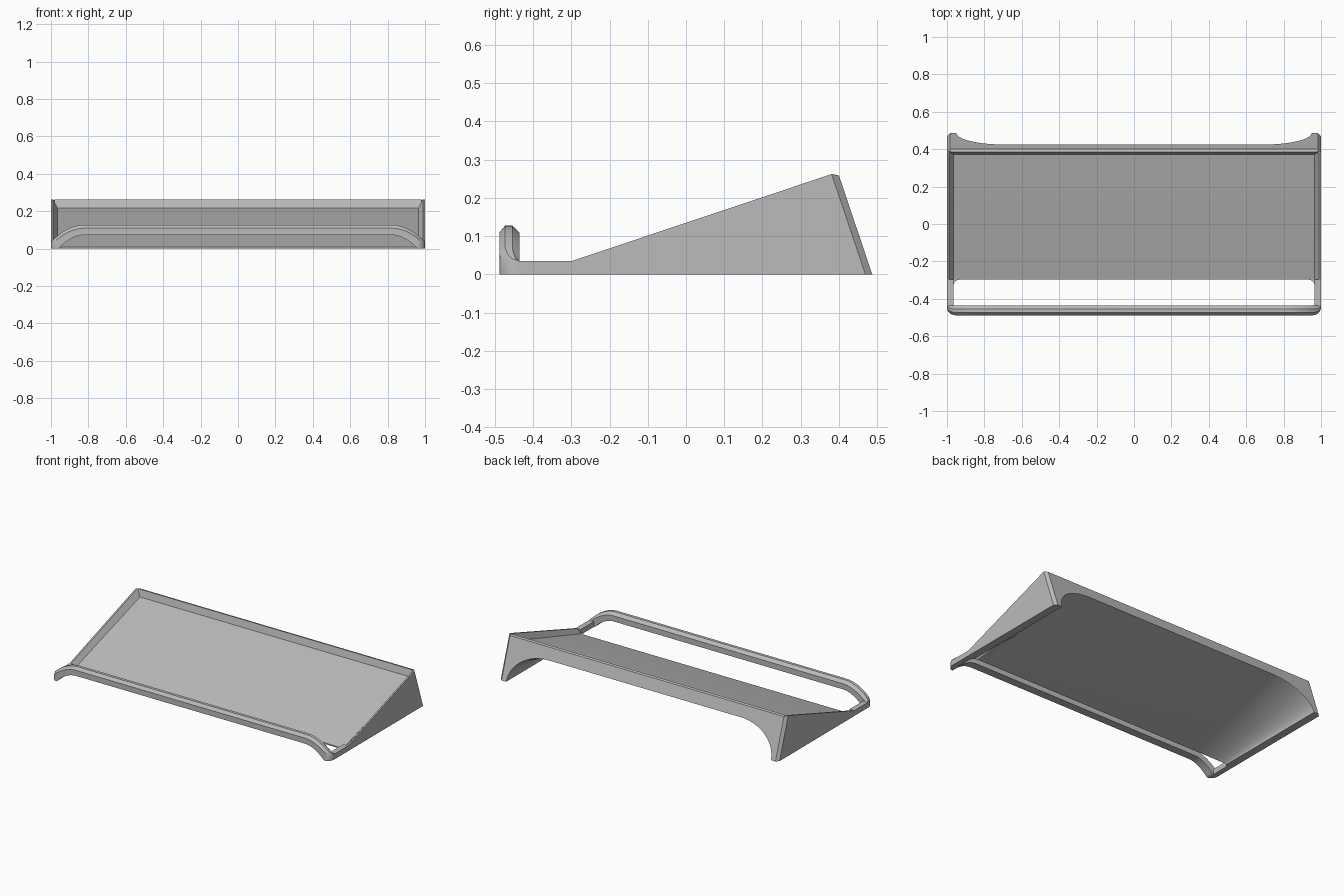
import bpy, bmesh, math

cube = bpy.data.objects.get("Cube")
if cube:
    bpy.data.objects.remove(cube, do_unlink=True)

grey = bpy.data.materials.new("plain grey")
grey.use_nodes = True
COLOR = (0.5, 0.5, 0.5, 1)
grey.diffuse_color = COLOR
grey.node_tree.nodes["Principled BSDF"].inputs["Base Color"].default_value = COLOR

FRONT_Y = -0.298      # front edge of the tray
RIM_X = 0.965         # inner edge of the side rims
BAR_BACK = -0.435     # rear face of the front lip


def loft(name, rings, angle=30):
    """Skin closed rings of equal length and cap both ends."""
    bm = bmesh.new()
    loops = [[bm.verts.new(p) for p in ring] for ring in rings]
    n = len(loops[0])
    for a, b in zip(loops, loops[1:]):
        for i in range(n):
            j = (i + 1) % n
            bm.faces.new((a[i], a[j], b[j], b[i]))
    bm.faces.new(loops[0][::-1])
    bm.faces.new(loops[-1])
    bmesh.ops.recalc_face_normals(bm, faces=bm.faces)
    mesh = bpy.data.meshes.new(name)
    bm.to_mesh(mesh)
    bm.free()
    mesh.materials.append(grey)
    obj = bpy.data.objects.new(name, mesh)
    bpy.context.collection.objects.link(obj)
    bpy.ops.object.select_all(action="DESELECT")
    obj.select_set(True)
    bpy.context.view_layer.objects.active = obj
    bpy.ops.object.shade_smooth_by_angle(angle=math.radians(angle))
    return obj


def back_y(z):
    """Leaning rear plane."""
    return 0.487 - 0.337 * z


def body_ring(top, floor, arch, max_x, y_of):
    """Cross-section: rims, recessed floor and elliptical arch underneath."""
    half = []
    steps = 16
    foot = 0.95
    for i in range(steps + 1):
        a = math.pi / 2 * (1 - i / steps)
        half.append((0.69 + (foot - 0.69) * math.cos(a), arch * math.sin(a)))
    half += [(max_x, 0), (max_x, top), (min(0.99, max_x - 0.004), top), (RIM_X, floor)]
    full = half + [(-x, z) for x, z in reversed(half)]
    return [(x, y_of(z), z) for x, z in full]


# Wedge body with a chamfered rear corner
loft("sloped_tray", [
    body_ring(0.035, 0.008, 0.001, 1.0, lambda z: FRONT_Y),
    body_ring(0.262, 0.224, 0.180, 1.0, lambda z: back_y(z) - 0.018),
    body_ring(0.258, 0.228, 0.185, 0.983, back_y),
])

# Raised rim along the rear of the tray
rim = [(0.372, 0.214), (0.384, 0.262), (0.400, 0.258), (back_y(0.228), 0.228)]
loft("rear_rim", [[(x, y, z) for y, z in rim] for x in (-0.982, 0.982)])


def bar_ring(x):
    """Chamfered section of the front lip, falling to the ground at its ends."""
    ax = abs(x)
    u = max(0, (ax - 0.82) / 0.18)
    v = max(0, (ax - 0.82) / 0.14)
    top = 0.127 - 0.09 * u ** 2
    low = max(0, 0.073 * (1 - v ** 2))
    r = 0.045
    d = max(0, ax - (1 - r))
    front = -0.488 + r - math.sqrt(max(0, r * r - d * d))
    w = BAR_BACK - front
    c = 0.018
    section = [(front, low), (front, top - c), (front + 0.28 * w, top),
               (BAR_BACK - 0.36 * w, top), (BAR_BACK, top - c), (BAR_BACK, low)]
    return [(x, y, z) for y, z in section]


# Front lip
N = 22
side = [0.82 + 0.18 * math.sin(math.pi / 2 * i / N) for i in range(N + 1)]
loft("front_lip", [bar_ring(x) for x in [-x for x in reversed(side)] + side])

# Side arms joining lip and tray, with small fillets in the opening's corners
R = 0.03
for s, label in ((1, "left"), (-1, "right")):
    arm = [(1, FRONT_Y), (1, BAR_BACK - 0.008), (RIM_X, BAR_BACK - 0.008), (RIM_X, FRONT_Y)]
    loft(label + "_arm", [[(s * x, y, z) for x, y in arm] for z in (0, 0.035)])
    fillet = [(RIM_X, FRONT_Y)]
    for i in range(7):
        a = math.pi / 2 * i / 6
        fillet.append((RIM_X - R + R * math.cos(a), FRONT_Y - R + R * math.sin(a)))
    loft(label + "_corner_fillet", [[(s * x, y, z) for x, y in fillet] for z in (0, 0.008)])
